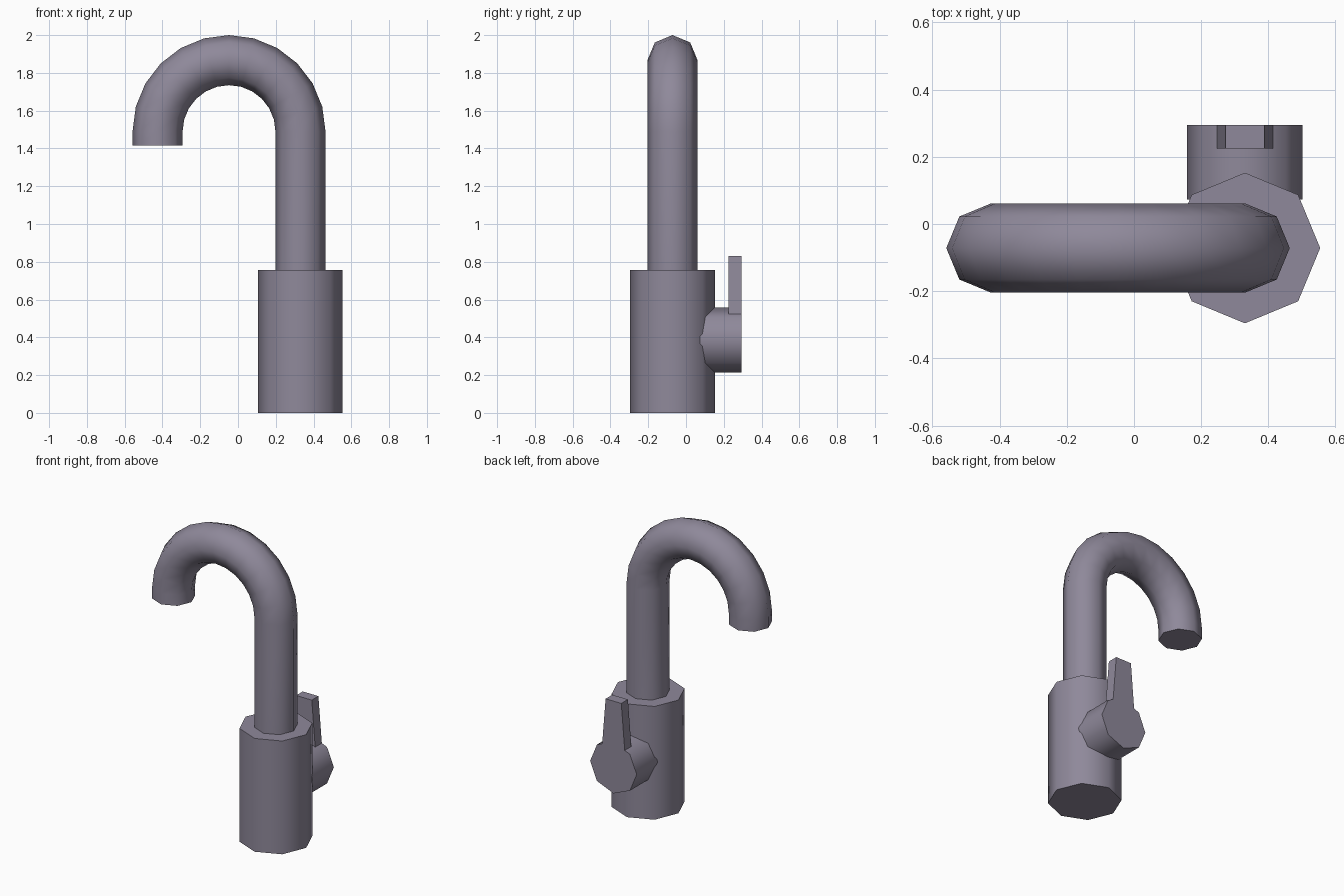
import bpy
import bmesh
from math import sin, cos, pi, radians
from mathutils import Vector

if "Cube" in bpy.data.objects:
    bpy.data.objects.remove(bpy.data.objects["Cube"], do_unlink=True)

SIDES = 8
CX, CY = 0.33, -0.0715      # axis of the body
X, Y, Z = Vector((1, 0, 0)), Vector((0, 1, 0)), Vector((0, 0, 1))

metal = bpy.data.materials.new("grey_metal")
metal.use_nodes = True
colour = (0.275, 0.25, 0.325, 1)
metal.diffuse_color = colour
metal.node_tree.nodes["Principled BSDF"].inputs["Base Color"].default_value = colour


def ring(centre, u, v, radius):
    """Octagon with its corners on the u and v directions."""
    steps = [2 * pi * i / SIDES for i in range(SIDES)]
    return [Vector(centre) + (u * cos(a) + v * sin(a)) * radius for a in steps]


def loft(name, rings):
    """Closed, capped skin through a list of matching rings."""
    bm = bmesh.new()
    loops = [[bm.verts.new(p) for p in r] for r in rings]
    n = len(loops[0])
    for a, b in zip(loops, loops[1:]):
        for i in range(n):
            j = (i + 1) % n
            bm.faces.new((a[i], a[j], b[j], b[i]))
    bm.faces.new(loops[0][::-1])
    bm.faces.new(loops[-1])
    bmesh.ops.recalc_face_normals(bm, faces=bm.faces)
    mesh = bpy.data.meshes.new(name)
    bm.to_mesh(mesh)
    bm.free()
    mesh.materials.append(metal)
    obj = bpy.data.objects.new(name, mesh)
    bpy.context.collection.objects.link(obj)
    bpy.ops.object.select_all(action="DESELECT")
    obj.select_set(True)
    bpy.context.view_layer.objects.active = obj
    bpy.ops.object.shade_smooth_by_angle(angle=radians(60))
    return obj


# Body: upright octagonal cylinder
loft("body", [ring((CX, CY, z), X, Y, 0.224) for z in (0, 0.757)])

# Spout: straight riser, half-circle bend, short drop at the mouth
PIPE, BEND, BEND_X, BEND_Z = 0.1325, 0.3785, -0.0475, 1.489
spout = [ring((CX, CY, 0.74), X, Y, PIPE)]
for i in range(13):
    a = pi * i / 12
    out = X * cos(a) + Z * sin(a)
    centre = Vector((BEND_X, CY, BEND_Z)) + out * BEND
    spout.append(ring(centre, out, Y, PIPE))
spout.append(ring((BEND_X - BEND, CY, 1.416), -X, Y, PIPE))
loft("spout", spout)

# Knob on the back of the body
KNOB_Z, BACK = 0.385, 0.295
loft("knob", [ring((CX, y, KNOB_Z), X, Z, 0.172) for y in (0.073, BACK)])

# Lever: tapered flat blade rising from the knob
lever = []
for z, half in ((KNOB_Z + 0.08, 0.088), (0.83, 0.058)):
    corners = ((-half, 0.225), (half, 0.225), (half, BACK), (-half, BACK))
    lever.append([Vector((CX + dx, y, z)) for dx, y in corners])
loft("lever", lever)
